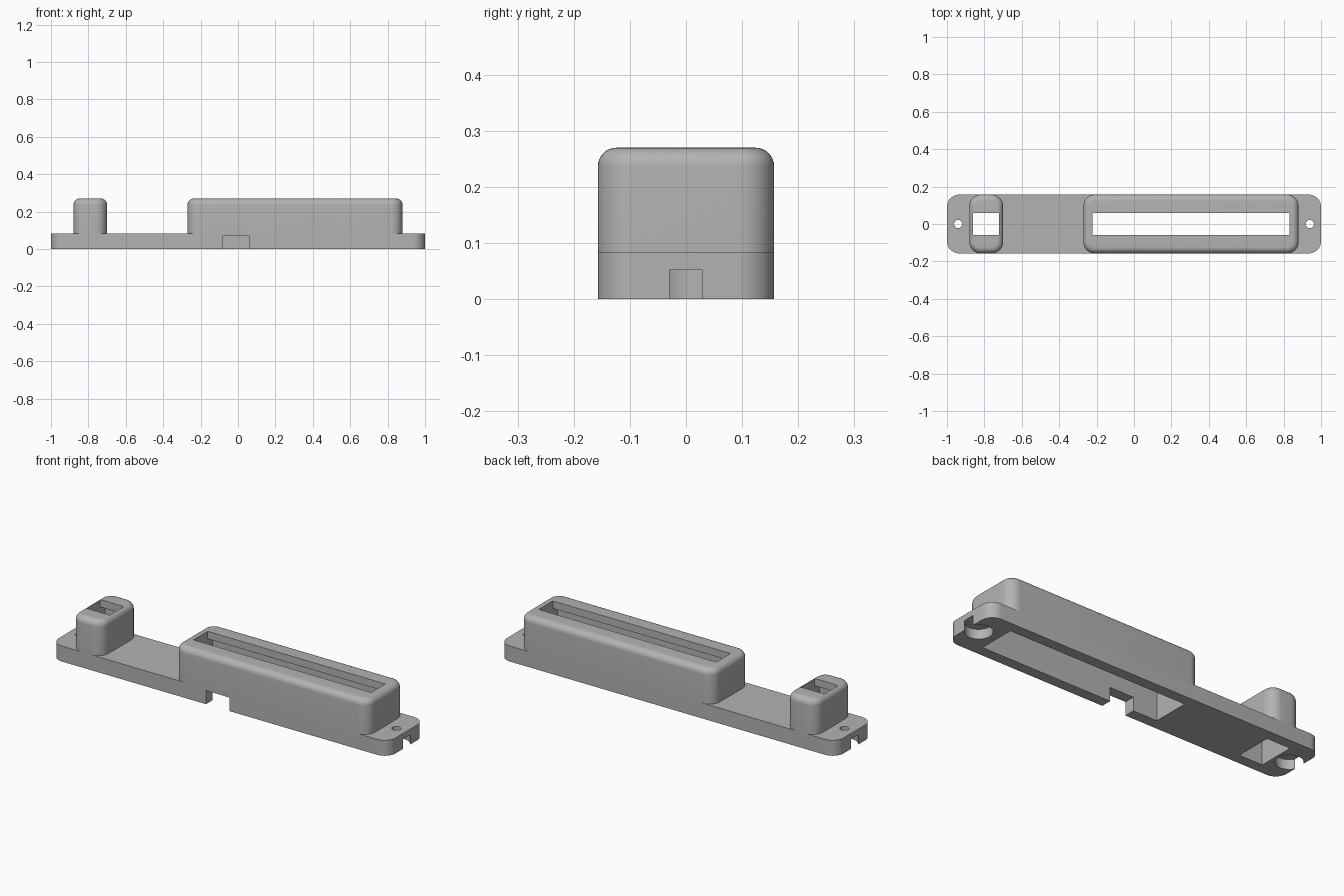
import bpy, bmesh
from mathutils import Matrix, Vector

cube = bpy.data.objects.get("Cube")
if cube:
    bpy.data.objects.remove(cube, do_unlink=True)

HALF_Y = 0.157
PLATE_Z = 0.083
TOP_Z = 0.27
LIP_Z = 0.23

grey = bpy.data.materials.new("plain grey")
grey.use_nodes = True
grey.diffuse_color = (0.45, 0.45, 0.45, 1)
grey.node_tree.nodes["Principled BSDF"].inputs["Base Color"].default_value = grey.diffuse_color


def to_object(name, bm):
    bmesh.ops.recalc_face_normals(bm, faces=bm.faces)
    mesh = bpy.data.meshes.new(name)
    bm.to_mesh(mesh)
    bm.free()
    mesh.materials.append(grey)
    obj = bpy.data.objects.new(name, mesh)
    bpy.context.collection.objects.link(obj)
    return obj


def box(name, x, y, z, corner=0, fillet=0):
    """Box from ranges, with rounded upright corners and a filleted top rim."""
    bm = bmesh.new()
    bmesh.ops.create_cube(bm, size=1)
    size = Vector((x[1] - x[0], y[1] - y[0], z[1] - z[0]))
    centre = Vector((sum(x) / 2, sum(y) / 2, sum(z) / 2))
    bmesh.ops.transform(bm, matrix=Matrix.Translation(centre) @ Matrix.Diagonal(size).to_4x4(),
                        verts=bm.verts)
    if corner:
        upright = [e for e in bm.edges if abs(e.verts[0].co.z - e.verts[1].co.z) > 0.01]
        bmesh.ops.bevel(bm, geom=upright, offset=corner, segments=10, profile=0.5, affect='EDGES')
    if fillet:
        rim = [e for e in bm.edges if all(v.co.z > z[1] - 0.001 for v in e.verts)]
        bmesh.ops.bevel(bm, geom=rim, offset=fillet, segments=8, profile=0.5, affect='EDGES')
    return to_object(name, bm)


def cylinder(name, x, radius, z):
    bm = bmesh.new()
    bmesh.ops.create_cone(bm, cap_ends=True, segments=48, radius1=radius, radius2=radius,
                          depth=z[1] - z[0],
                          matrix=Matrix.Translation((x, 0, sum(z) / 2)))
    return to_object(name, bm)


def cut(obj, cutter):
    """Subtract the cutter from the part, then discard it."""
    cutter.hide_render = True
    mod = obj.modifiers.new("cut", 'BOOLEAN')
    mod.operation = 'DIFFERENCE'
    mod.solver = 'EXACT'
    mod.object = cutter
    bpy.context.view_layer.objects.active = obj
    bpy.ops.object.modifier_apply(modifier=mod.name)
    bpy.data.objects.remove(cutter, do_unlink=True)


# Base plate
plate = box("base_plate", (-1, 1), (-HALF_Y, HALF_Y), (0, PLATE_Z), corner=0.065)
parts = [plate]

# Hollow housings: outer range and opening range along x
housings = {
    "long_housing": ((-0.27, 0.88), (-0.222, 0.832)),
    "short_housing": ((-0.88, -0.7), (-0.86, -0.722)),
}
for name, (outer, opening) in housings.items():
    housing = box(name, outer, (-HALF_Y, HALF_Y), (PLATE_Z, TOP_Z), corner=0.06, fillet=0.033)
    # Wide cavity from below, narrower slot through the top lip
    for part in (plate, housing):
        cut(part, box("cavity_cutter", opening, (-0.1, 0.1), (-0.05, LIP_Z)))
    cut(housing, box("slot_cutter", opening, (-0.06, 0.06), (LIP_Z - 0.05, TOP_Z + 0.05)))
    parts.append(housing)

# Screw holes with counterbores that break out at the plate ends
for x in (-0.94, 0.94):
    cut(plate, cylinder("counterbore_cutter", x, 0.067, (-0.05, 0.052)))
    cut(plate, cylinder("screw_hole_cutter", x, 0.022, (-0.05, 0.15)))

# Cable notch in the front wall
cut(plate, box("notch_cutter", (-0.08, 0.06), (-0.2, -0.08), (-0.05, 0.073)))

# Smooth rounded surfaces, keeping edges sharp
bpy.ops.object.select_all(action='DESELECT')
for part in parts:
    part.select_set(True)
bpy.context.view_layer.objects.active = plate
bpy.ops.object.shade_smooth_by_angle()
